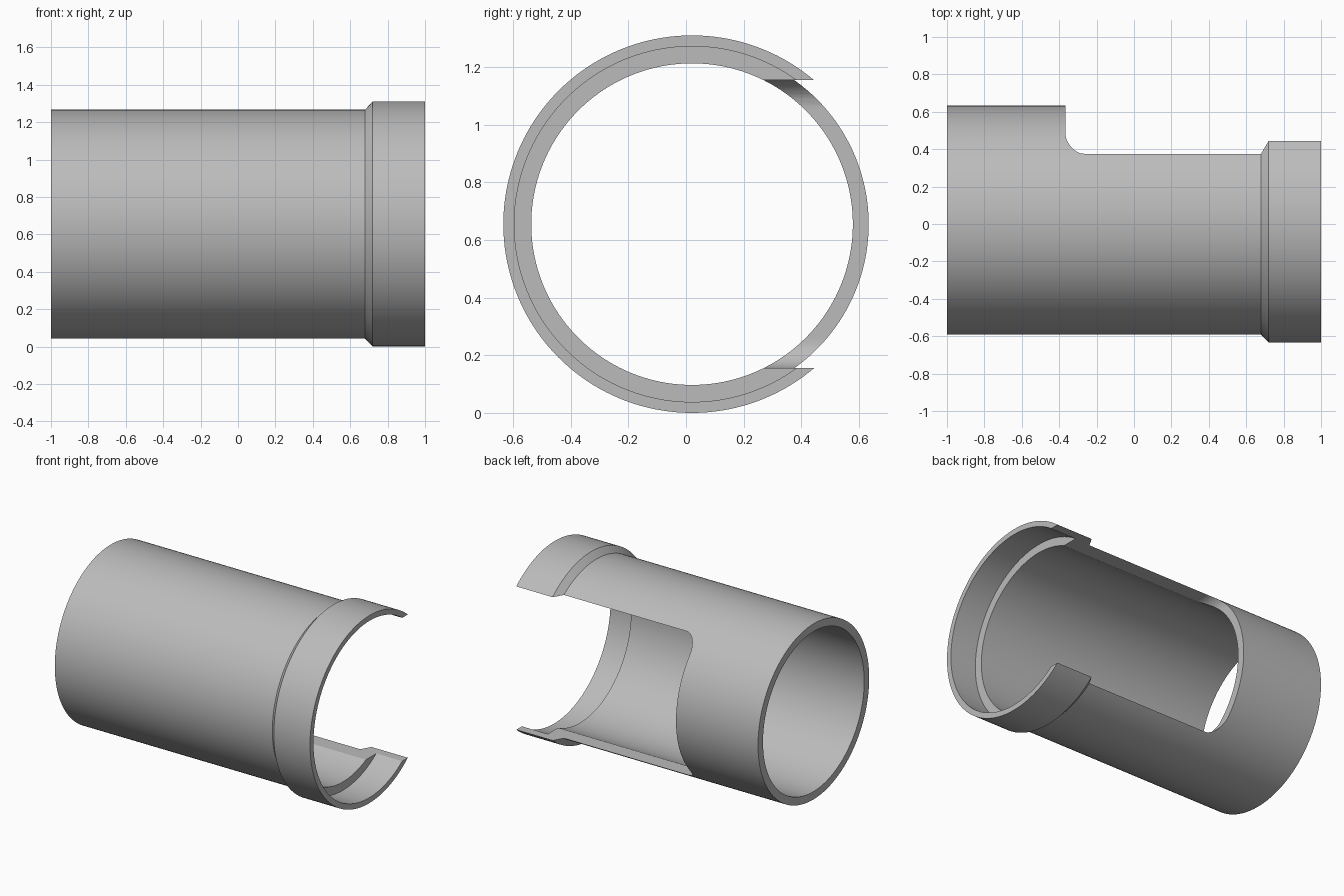
import bpy, bmesh, math
from mathutils import Matrix, Vector

cube = bpy.data.objects.get("Cube")
if cube:
    bpy.data.objects.remove(cube, do_unlink=True)

CENTRE_Y, CENTRE_Z = 0.021, 0.655
SEGMENTS = 160

grey = bpy.data.materials.new("plain grey")
grey.use_nodes = True
colour = (0.5, 0.5, 0.5, 1)
grey.diffuse_color = colour
grey.node_tree.nodes["Principled BSDF"].inputs["Base Color"].default_value = colour


def make_object(name, bm):
    bmesh.ops.recalc_face_normals(bm, faces=bm.faces)
    mesh = bpy.data.meshes.new(name)
    bm.to_mesh(mesh)
    bm.free()
    mesh.materials.append(grey)
    obj = bpy.data.objects.new(name, mesh)
    bpy.context.collection.objects.link(obj)
    obj.location = (0, CENTRE_Y, CENTRE_Z)
    return obj


# Pipe with a flared, counterbored collar: closed (x, radius) wall section
section = [(-1, 0.558), (-1, 0.613), (0.68, 0.613), (0.72, 0.655),
           (1, 0.655), (1, 0.617), (0.8, 0.617), (0.8, 0.558)]
bm = bmesh.new()
rings = []
for i in range(SEGMENTS):
    turn = Matrix.Rotation(math.tau * i / SEGMENTS, 3, 'X')
    rings.append([bm.verts.new(turn @ Vector((x, 0, r))) for x, r in section])
for i, ring in enumerate(rings):
    following = rings[(i + 1) % SEGMENTS]
    for j in range(len(section)):
        k = (j + 1) % len(section)
        bm.faces.new((ring[j], ring[k], following[k], following[j]))
pipe = make_object("socket_pipe", bm)

# Side opening cutter: slot with two rounded inner corners, pushed along y
LEFT, RIGHT, HALF, FILLET, STEPS = -0.367, 1.2, 0.5, 0.1, 12
outline = [(RIGHT, HALF)]
for sign, start in ((1, 90), (-1, 180)):
    for i in range(STEPS + 1):
        a = math.radians(start + 90 * i / STEPS)
        outline.append((LEFT + FILLET + FILLET * math.cos(a),
                        sign * (HALF - FILLET) + FILLET * math.sin(a)))
outline.append((RIGHT, -HALF))
bm = bmesh.new()
slot = bm.faces.new([bm.verts.new((x, 0, z)) for x, z in outline])
extruded = bmesh.ops.extrude_face_region(bm, geom=[slot])["geom"]
bmesh.ops.translate(bm, vec=(0, 1, 0),
                    verts=[v for v in extruded if isinstance(v, bmesh.types.BMVert)])
cutter = make_object("opening_cutter", bm)
cutter.hide_render = True

cut = pipe.modifiers.new("side opening", 'BOOLEAN')
cut.operation = 'DIFFERENCE'
cut.solver = 'EXACT'
cut.object = cutter

# Apply the cut, drop the cutter, and smooth the round walls
bpy.ops.object.select_all(action='DESELECT')
pipe.select_set(True)
bpy.context.view_layer.objects.active = pipe
bpy.ops.object.modifier_apply(modifier=cut.name)
bpy.data.objects.remove(cutter, do_unlink=True)
bpy.ops.object.shade_smooth_by_angle(angle=math.radians(25))
